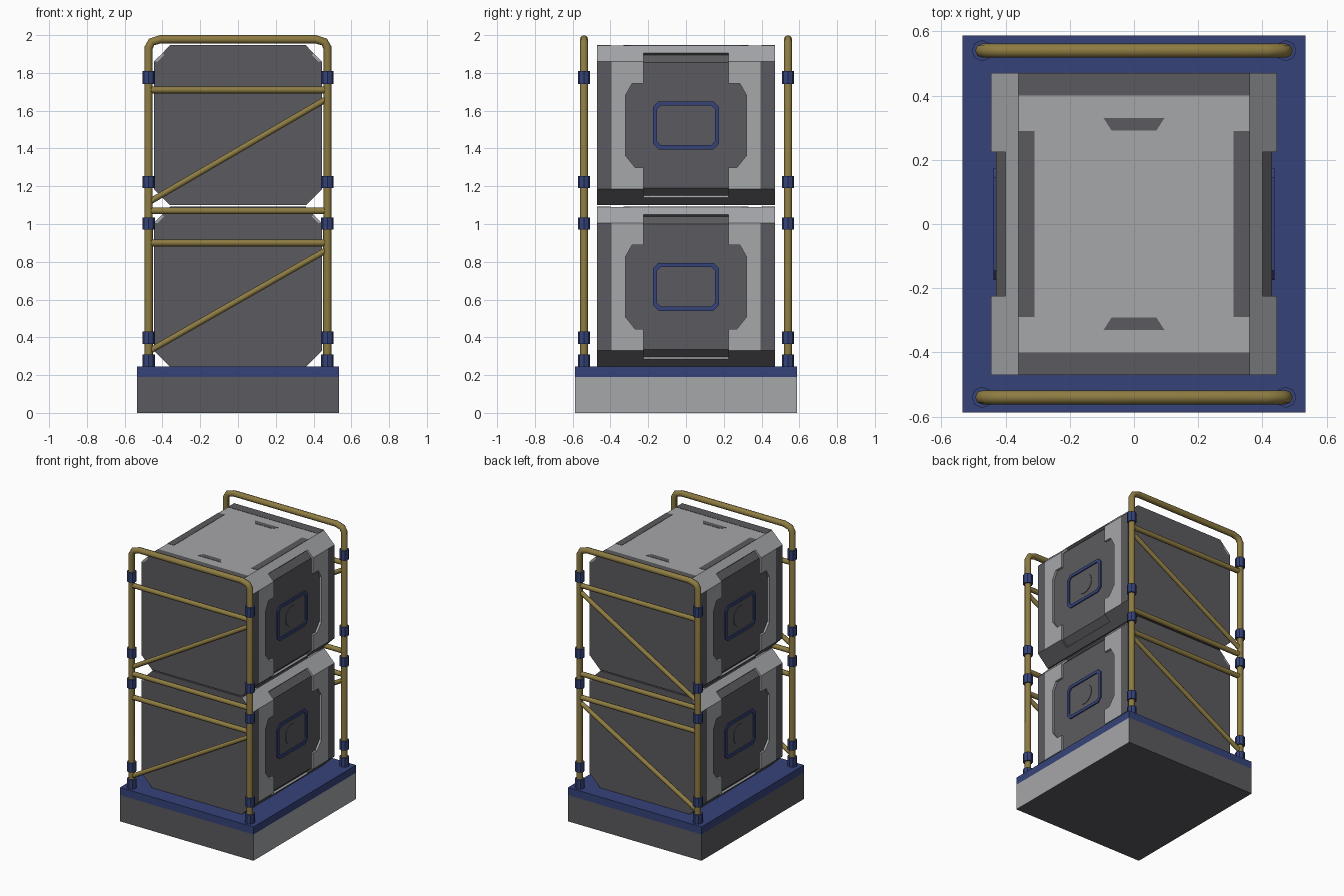
import bpy, bmesh, math
from mathutils import Vector

if "Cube" in bpy.data.objects:
    bpy.data.objects.remove(bpy.data.objects["Cube"])


def material(name, rgb):
    m = bpy.data.materials.new(name)
    m.diffuse_color = (*rgb, 1)
    m.use_nodes = True
    m.node_tree.nodes["Principled BSDF"].inputs["Base Color"].default_value = m.diffuse_color
    return m


LIGHT = material("light grey", (0.38, 0.385, 0.40))
DARK = material("dark grey", (0.105, 0.105, 0.115))
BLUE = material("navy blue", (0.036, 0.056, 0.19))
GOLD = material("dull yellow", (0.27, 0.20, 0.055))


def finish(name, bm, mats, rule=None):
    bmesh.ops.recalc_face_normals(bm, faces=bm.faces)
    bm.normal_update()
    if rule:
        for f in bm.faces:
            f.material_index = rule(f)
    me = bpy.data.meshes.new(name)
    bm.to_mesh(me)
    bm.free()
    for m in mats:
        me.materials.append(m)
    ob = bpy.data.objects.new(name, me)
    bpy.context.collection.objects.link(ob)
    return ob


def prism(name, pts, axis, a, b, mats, rule=None, hole=None):
    """Extrude a 2D outline from a to b along an axis; hole makes it a ring."""
    def place(p, d):
        u, v = p
        return {'X': (d, u, v), 'Y': (u, d, v), 'Z': (u, v, d)}[axis]
    bm = bmesh.new()
    loops = [[[bm.verts.new(place(p, d)) for p in o] for d in (a, b)]
             for o in ([pts, hole] if hole else [pts])]
    n = len(pts)
    for lo, hi in loops:
        for i in range(n):
            j = (i + 1) % n
            bm.faces.new((lo[i], lo[j], hi[j], hi[i]))
    for k in (0, 1):
        if hole:
            o, h = loops[0][k], loops[1][k]
            for i in range(n):
                j = (i + 1) % n
                bm.faces.new((o[i], o[j], h[j], h[i]))
        else:
            bm.faces.new(loops[0][k])
    return finish(name, bm, mats, rule)


def rect(u0, u1, v0, v1):
    return [(u0, v0), (u1, v0), (u1, v1), (u0, v1)]


def cut_rect(hu, hv, c, v):
    """Rectangle with cut corners, centred at height v."""
    return [(-hu, v - hv + c), (-hu + c, v - hv), (hu - c, v - hv), (hu, v - hv + c),
            (hu, v + hv - c), (hu - c, v + hv), (-hu + c, v + hv), (-hu, v + hv - c)]


def tube(name, pts, r, mat):
    cu = bpy.data.curves.new(name, 'CURVE')
    cu.dimensions = '3D'
    cu.bevel_depth, cu.bevel_resolution, cu.use_fill_caps = r, 2, True
    sp = cu.splines.new('POLY')
    sp.points.add(len(pts) - 1)
    for p, q in zip(sp.points, pts):
        p.co = (*q, 1)
    cu.materials.append(mat)
    ob = bpy.data.objects.new(name, cu)
    bpy.context.collection.objects.link(ob)
    bpy.ops.object.select_all(action='DESELECT')
    ob.select_set(True)
    bpy.context.view_layer.objects.active = ob
    bpy.ops.object.convert(target='MESH')
    bpy.ops.object.shade_smooth_by_angle(angle=math.radians(50))


# Base: grey plinth with a blue deck
prism("base_plinth", rect(-.535, .535, -.587, .587), 'Z', 0, .19, [DARK, LIGHT],
      lambda f: int(f.normal.x > .5))
prism("base_deck", rect(-.535, .535, -.587, .587), 'Z', .19, .245, [BLUE])

# Half outline of a crate's core, with recessed side channels
HALF = [(.36, .4225), (.40, .3825), (.39, .3725), (.43, .3325)]
QUARTER = HALF + [(x, -z) for x, z in reversed(HALF)]
CORE = QUARTER + [(-x, -z) for x, z in QUARTER]
FRAME = [(.395, .3375), (.225, .3375), (.225, .2225), (.285, .2225), (.32, .16),
         (.32, -.16), (.27, -.2225), (.225, -.2225), (.225, -.3375), (.395, -.3375)]
CHAMFER = [(.40, .3825), (.445, .3375), (.43, .3325), (.39, .3725)]


def crate(label, zc):
    def up(pts, su=1, sv=1):
        return [(u * su, v * sv + zc) for u, v in pts]
    top = zc + .4225
    prism(label + "_core", up(CORE), 'Y', -.47, .47, [DARK, LIGHT],
          lambda f: int(f.normal.z > .3 and abs(f.calc_center_median().x) < .4))
    for sx in (-1, 1):
        # raised side frame, dark end strips and chamfer plates
        for sy in (-1, 1):
            prism(label + "_side_frame", up(FRAME, sy), 'X', sx * .43, sx * .445, [LIGHT])
            prism(label + "_end_strip", up(rect(.395, .47, -.3375, .3375), sy), 'X',
                  sx * .43, sx * .445, [DARK])
            for sz, mat in ((1, LIGHT), (-1, DARK)):
                prism(label + "_chamfer_plate", up(CHAMFER, sx, sz), 'Y',
                      sy * .225, sy * .47, [mat])
        # blue ring with a round button
        prism(label + "_blue_ring", cut_rect(.175, .127, .03, zc), 'X',
              sx * .428, sx * .438, [BLUE], hole=cut_rect(.153, .105, .02, zc))
        disc = [(.073 * math.cos(i * math.pi / 8), zc + .073 * math.sin(i * math.pi / 8))
                for i in range(16)]
        prism(label + "_button", disc, 'X', sx * .428, sx * .434, [DARK])
        # dark inlays on the top
        prism(label + "_top_side_inlay", rect(sx * .31, sx * .36, -.29, .29), 'Z',
              top - .002, top + .002, [DARK])
    for sy in (-1, 1):
        prism(label + "_top_end_inlay", rect(-.36, .36, sy * .40, sy * .47), 'Z',
              top - .002, top + .002, [DARK])
        prism(label + "_top_grip", [(-.095, sy * .33), (.095, sy * .33),
              (.07, sy * .292), (-.07, sy * .292)], 'Z', top - .002, top + .002, [DARK])


crate("lower_crate", .6675)
crate("upper_crate", 1.5225)

# Tubular guard frames at front and back
for side, y in (("front", -.54), ("back", .54)):
    corner = [(.473, .245), (.473, 1.935), (.457, 1.964), (.41, 1.978)]
    path = [(-x, y, z) for x, z in corner] + [(x, y, z) for x, z in reversed(corner)]
    tube(side + "_hoop", path, .022, GOLD)
    for z in (.90, 1.07, 1.71):
        tube(side + "_crossbar", [(-.473, y, z), (.473, y, z)], .018, GOLD)
    for z0, z1 in ((.325, .865), (1.115, 1.665)):
        tube(side + "_diagonal", [(-.473, y, z0), (.473, y, z1)], .016, GOLD)
    # blue collars around the posts
    for x in (-.473, .473):
        for z0, z1 in ((.245, .31), (.365, .43), (.97, 1.035), (1.19, 1.255), (1.74, 1.81)):
            ring = [(x + .033 * math.cos(i * math.pi / 4), y + .033 * math.sin(i * math.pi / 4))
                    for i in range(8)]
            prism(side + "_collar", ring, 'Z', z0, z1, [BLUE])
